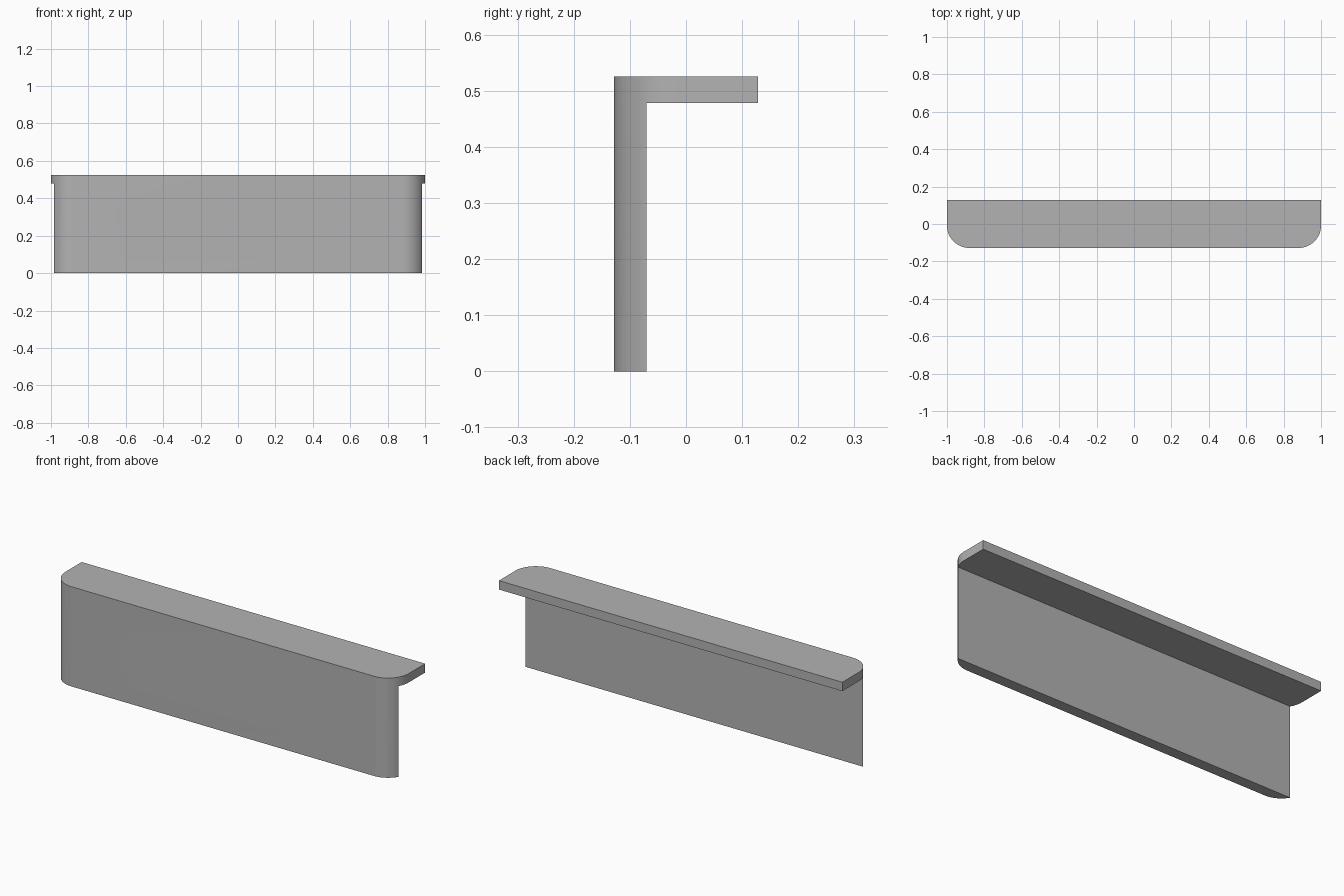
import bpy, bmesh, math

default = bpy.data.objects.get("Cube")
if default:
    bpy.data.objects.remove(default)

HALF_DEPTH, HEIGHT = 0.128, 0.525
PLATE_BACK, SHELF_BOTTOM = -0.07, 0.478
CORNER = 0.12
HOLE_Z = 0.238

grey = bpy.data.materials.new("plain_grey")
grey.use_nodes = True
colour = (0.45, 0.45, 0.45, 1)
grey.diffuse_color = colour
grey.node_tree.nodes["Principled BSDF"].inputs["Base Color"].default_value = colour


def make_object(name, bm):
    mesh = bpy.data.meshes.new(name)
    bmesh.ops.recalc_face_normals(bm, faces=bm.faces)
    bm.to_mesh(mesh)
    bm.free()
    mesh.materials.append(grey)
    obj = bpy.data.objects.new(name, mesh)
    bpy.context.collection.objects.link(obj)
    return obj


def cut(target, cutter):
    """Subtract the cutter from the target and discard it."""
    cutter.hide_render = True
    mod = target.modifiers.new("cut", 'BOOLEAN')
    mod.operation, mod.solver, mod.object = 'DIFFERENCE', 'EXACT', cutter
    bpy.context.view_layer.objects.active = target
    bpy.ops.object.modifier_apply(modifier=mod.name)
    bpy.data.objects.remove(cutter)


# Solid plan outline: square back, rounded front corners
right_arc = []
for i in range(25):
    a = math.radians(-90 + 90 * i / 24)
    right_arc.append((1 - CORNER + CORNER * math.cos(a),
                      -HALF_DEPTH + CORNER + CORNER * math.sin(a)))
half = right_arc + [(1, HALF_DEPTH)]
outline = half + [(-x, y) for x, y in reversed(half)]
bm = bmesh.new()
face = bm.faces.new([bm.verts.new((x, y, 0)) for x, y in outline])
top = bmesh.ops.extrude_face_region(bm, geom=[face])["geom"]
bmesh.ops.translate(bm, vec=(0, 0, HEIGHT),
                    verts=[v for v in top if isinstance(v, bmesh.types.BMVert)])
bracket = make_object("angle_bracket", bm)

# Space under the shelf, behind the upright plate
bm = bmesh.new()
bmesh.ops.create_cube(bm, size=1)
bmesh.ops.scale(bm, vec=(3, 1, 1), verts=bm.verts)
bmesh.ops.translate(bm, vec=(0, PLATE_BACK + 0.5, SHELF_BOTTOM - 0.5), verts=bm.verts)
cut(bracket, make_object("shelf_space_cutter", bm))

# Two large openings and two screw holes, mirrored left and right
for x, radius, sides in ((0.442, 0.156, 64), (0.925, 0.034, 32)):
    for side in (-1, 1):
        bm = bmesh.new()
        bmesh.ops.create_cone(bm, cap_ends=True, segments=sides,
                              radius1=radius, radius2=radius, depth=1)
        for v in bm.verts:
            px, py, pz = v.co
            v.co = (px + side * x, pz, py + HOLE_Z)
        cut(bracket, make_object("hole_cutter", bm))

# Smooth the curved walls, keep the edges crisp
bpy.ops.object.select_all(action='DESELECT')
bracket.select_set(True)
bpy.context.view_layer.objects.active = bracket
bpy.ops.object.shade_smooth_by_angle(angle=math.radians(30))
